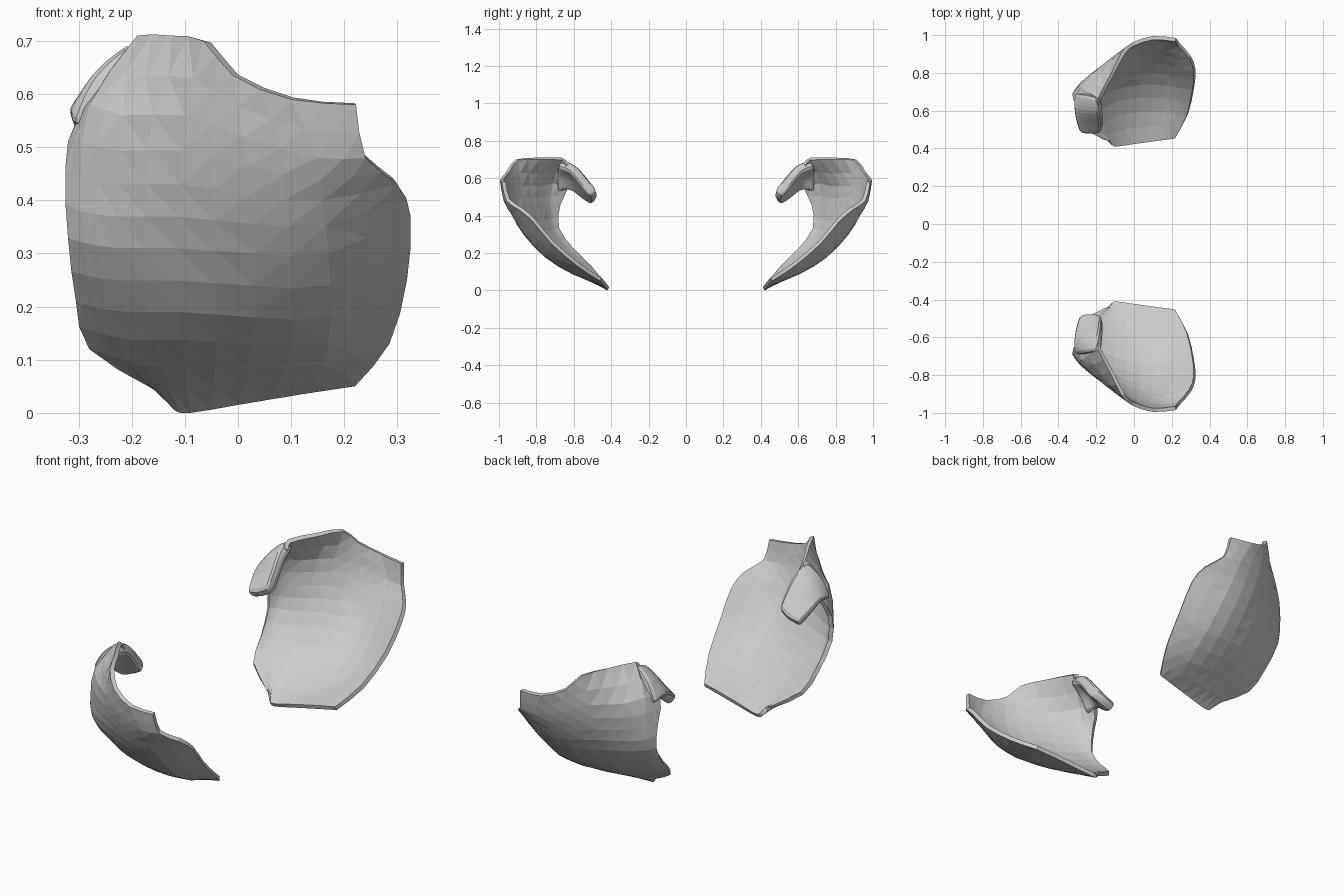
import bpy, bmesh
from mathutils import Vector

if "Cube" in bpy.data.objects:
    bpy.data.objects.remove(bpy.data.objects["Cube"])


def spline(pts, n):
    """Catmull-Rom resample, n steps per span."""
    p = [Vector(q) for q in pts]
    p = [2 * p[0] - p[1]] + p + [2 * p[-1] - p[-2]]
    out = []
    for i in range(1, len(p) - 2):
        a, b, c, d = p[i - 1:i + 3]
        for k in range(n):
            t = k / n
            out.append(0.5 * (2 * b + (c - a) * t + (2 * a - 5 * b + 4 * c - d) * t * t
                              + (3 * b - a - 3 * c + d) * t ** 3))
    return out + [p[-2]]


def patch(name, columns, nu, nv, thick, offset, rounded):
    """Smooth sheet through guide columns, thickened and mirrored across y."""
    cols = [spline(c, nv) for c in columns]
    rows = [spline(r, nu) for r in zip(*cols)]
    bm = bmesh.new()
    g = [[bm.verts.new(q) for q in r] for r in rows]
    for j in range(len(g) - 1):
        for i in range(len(g[0]) - 1):
            bm.faces.new((g[j][i], g[j + 1][i], g[j + 1][i + 1], g[j][i + 1]))
    me = bpy.data.meshes.new(name)
    bm.to_mesh(me)
    bm.free()
    ob = bpy.data.objects.new(name, me)
    bpy.context.collection.objects.link(ob)
    s = ob.modifiers.new("thickness", 'SOLIDIFY')
    s.thickness, s.offset = thick, offset
    if rounded:
        r = ob.modifiers.new("round", 'SUBSURF')
        r.levels = r.render_levels = 1
    m = ob.modifiers.new("mirror", 'MIRROR')
    m.use_axis = (False, True, False)
    m.use_mirror_merge = False
    ob.modifiers.new("facets", 'TRIANGULATE')
    return ob


# curved shell: guide columns from right rim to left rim, bottom to top
right_rim = [(.22, -.46, .05), (.285, -.58, .13), (.318, -.72, .25), (.325, -.82, .37),
             (.30, -.89, .43), (.24, -.96, .48), (.222, -.985, .58)]
right_mid = [(.12, -.445, .035), (.16, -.60, .09), (.175, -.745, .18), (.17, -.86, .30),
             (.16, -.93, .40), (.15, -.975, .48), (.10, -.995, .59)]
centre = [(0, -.43, .015), (.02, -.60, .085), (.03, -.75, .18), (.03, -.86, .30),
          (.02, -.92, .41), (.01, -.955, .52), (-.01, -.96, .635)]
left_mid = [(-.09, -.42, 0), (-.10, -.58, .09), (-.11, -.72, .19), (-.115, -.81, .31),
            (-.11, -.865, .43), (-.10, -.895, .56), (-.065, -.91, .70)]
left_side = [(-.12, -.425, .005), (-.18, -.54, .09), (-.215, -.66, .19), (-.225, -.755, .31),
             (-.225, -.79, .43), (-.215, -.80, .56), (-.125, -.79, .71)]
left_edge = [(-.14, -.44, .03), (-.23, -.53, .105), (-.275, -.63, .20), (-.29, -.72, .32),
             (-.295, -.735, .44), (-.28, -.72, .58), (-.19, -.665, .71)]
left_rim = [(-.16, -.46, .045), (-.28, -.52, .12), (-.305, -.61, .21), (-.32, -.69, .33),
            (-.325, -.68, .46), (-.30, -.63, .56), (-.185, -.63, .68)]
patch("curved_shell", [right_rim, right_mid, centre, left_mid, left_side, left_edge, left_rim],
      2, 2, .02, -1, False)

# inward hook: lower edge, middle and upper edge, from shell to tip
low = [(-.295, -.69, .53), (-.305, -.62, .55), (-.298, -.55, .51), (-.28, -.49, .475)]
mid = [(-.255, -.69, .62), (-.245, -.615, .62), (-.232, -.55, .555), (-.22, -.485, .49)]
top = [(-.185, -.68, .685), (-.175, -.61, .66), (-.168, -.55, .59), (-.17, -.495, .52)]
patch("inward_hook", [low, mid, top], 3, 2, .055, 0, True)
